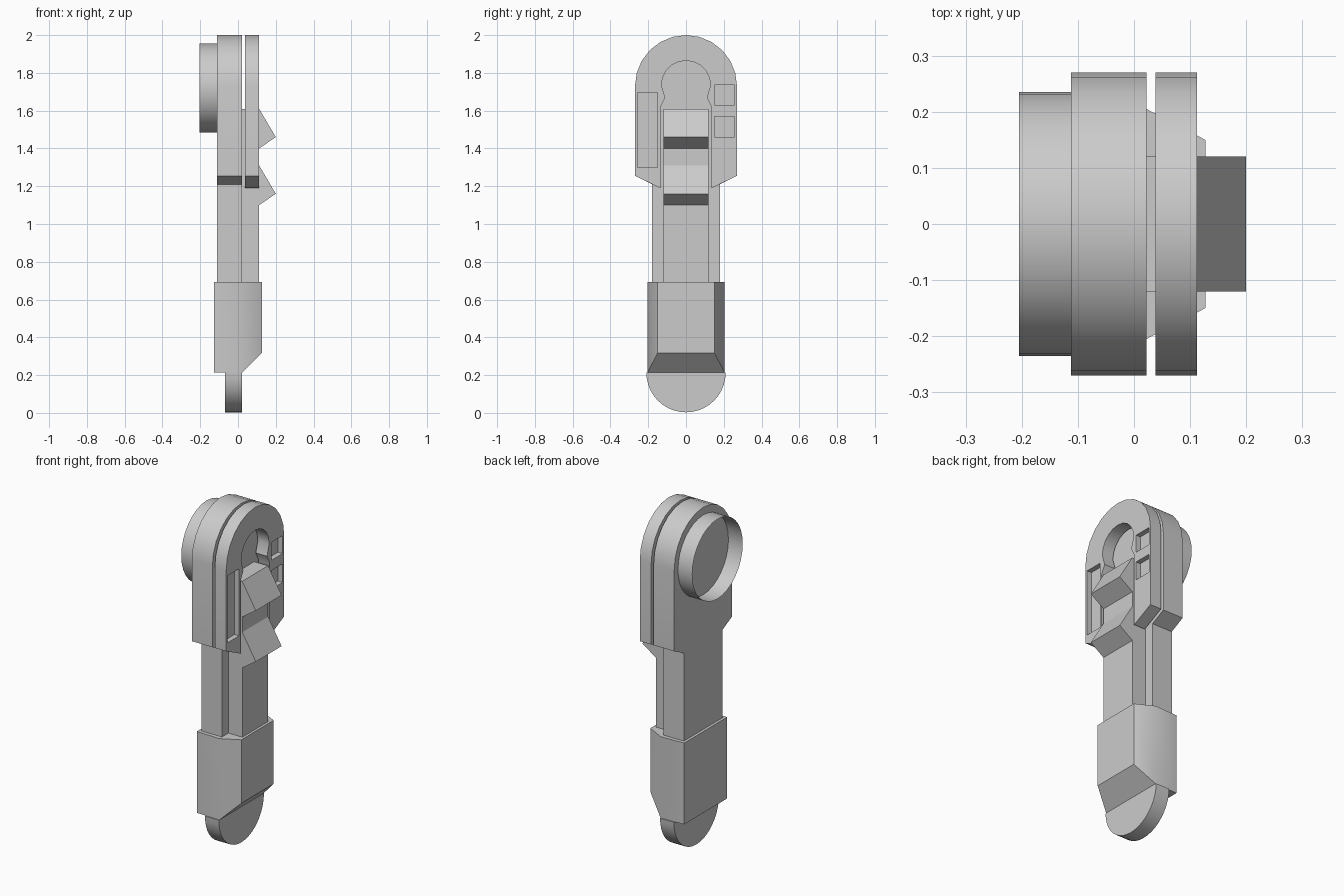
import bpy, bmesh
from math import sin, cos, pi, radians
from mathutils import Vector

cube = bpy.data.objects.get("Cube")
if cube:
    bpy.data.objects.remove(cube, do_unlink=True)

GREY = (0.6, 0.6, 0.6, 1)
grey = bpy.data.materials.new("plain grey")
grey.use_nodes = True
grey.diffuse_color = GREY
grey.node_tree.nodes["Principled BSDF"].inputs["Base Color"].default_value = GREY


def extrude(name, profile, axis, low, high, caps=True):
    """Extrude a closed 2D profile along an axis (0 = x, 1 = y, 2 = z)."""
    def point(p, depth):
        co = list(p)
        co.insert(axis, depth)
        return Vector(co)
    bm = bmesh.new()
    a = [bm.verts.new(point(p, low)) for p in profile]
    b = [bm.verts.new(point(p, high)) for p in profile]
    n = len(profile)
    for i in range(n):
        j = (i + 1) % n
        bm.faces.new((a[i], a[j], b[j], b[i]))
    if caps:
        bm.faces.new(a[::-1])
        bm.faces.new(b)
    bmesh.ops.recalc_face_normals(bm, faces=bm.faces)
    mesh = bpy.data.meshes.new(name)
    bm.to_mesh(mesh)
    bm.free()
    mesh.materials.append(grey)
    obj = bpy.data.objects.new(name, mesh)
    bpy.context.collection.objects.link(obj)
    return obj


def smooth(obj):
    bpy.ops.object.select_all(action='DESELECT')
    obj.select_set(True)
    bpy.context.view_layer.objects.active = obj
    bpy.ops.object.shade_smooth_by_angle(angle=radians(30))


def arc(radius, z, start, end, steps):
    return [(radius * cos(t), z + radius * sin(t))
            for t in (start + (end - start) * i / steps for i in range(steps + 1))]


def mirrored(half):
    """Close a half profile with its reflection across the centre line."""
    return half + [(-y, z) for y, z in reversed(half)]


# Rear body: arched head and narrow shaft in one plate
arch = arc(0.27, 1.73, 0, pi, 12)
rear = [(-0.18, 0.68), (0.18, 0.68), (0.18, 1.21), (0.27, 1.255)] + arch
rear += [(-0.27, 1.255), (-0.18, 1.21)]
smooth(extrude("rear_body", rear, 0, -0.112, 0.022))

# Front plate: arch with a keyhole opening
keyhole = [(-0.135, 1.19), (-0.135, 1.62), (-0.11, 1.67)]
keyhole += arc(0.13, 1.735, pi, 0, 10)
keyhole += [(0.11, 1.67), (0.135, 1.62), (0.135, 1.19)]
front = [(0.27, 1.255)] + arch + [(-0.27, 1.255)] + keyhole
plate = extrude("front_plate", front, 0, 0.038, 0.112)

# Shallow rectangular pockets in the front plate
for y, low, high in ((-0.203, 1.30, 1.695), (0.203, 1.46, 1.57), (0.203, 1.63, 1.735)):
    box = [(y - 0.053, low), (y + 0.053, low), (y + 0.053, high), (y - 0.053, high)]
    cutter = extrude("pocket_cutter", box, 0, 0.082, 0.15)
    cutter.hide_render = True
    cut = plate.modifiers.new("pocket", 'BOOLEAN')
    cut.operation = 'DIFFERENCE'
    cut.solver = 'EXACT'
    cut.object = cutter
    bpy.context.view_layer.objects.active = plate
    bpy.ops.object.modifier_apply(modifier=cut.name)
    bpy.data.objects.remove(cutter, do_unlink=True)
smooth(plate)

# Centre strip with two wedge teeth
strip = [(0.02, 0.68), (0.112, 0.68)]
for z in (1.10, 1.40):
    strip += [(0.112, z), (0.2, z + 0.06), (0.112, z + 0.21)]
strip += [(0.02, 1.61)]
extrude("toothed_strip", strip, 1, -0.12, 0.12)

# Open round collar on the back
collar = arc(0.235, 1.72, 0, 2 * pi, 32)[:-1]
smooth(extrude("round_collar", collar, 0, -0.205, -0.112, caps=False))

# Lower cuff with its front bottom edge cut to a slope
half = [(-0.128, 0.2), (0.022, 0.205), (0.127, 0.15)]
cuff_profile = half + [(x, -y) for x, y in reversed(half)]
cuff = extrude("lower_cuff", cuff_profile, 2, 0.213, 0.692)
bm = bmesh.new()
bm.from_mesh(cuff.data)
for v in bm.verts:
    if v.co.z < 0.3 and v.co.x > 0.1:
        v.co.z = 0.318
bottom = [f for f in bm.faces if f.normal.z < -0.9]
crease = [v for v in bm.verts if v.co.z < 0.3 and 0 < v.co.x < 0.1]
bmesh.ops.connect_verts(bm, verts=crease)
bm.normal_update()
bm.to_mesh(cuff.data)
bm.free()
smooth(cuff)

# Rounded tab at the foot
tab = arc(0.21, 0.213, pi, 2 * pi, 20)
tab = [(y, max(z, 0)) for y, z in tab]
smooth(extrude("foot_tab", tab, 0, -0.068, 0.022))
